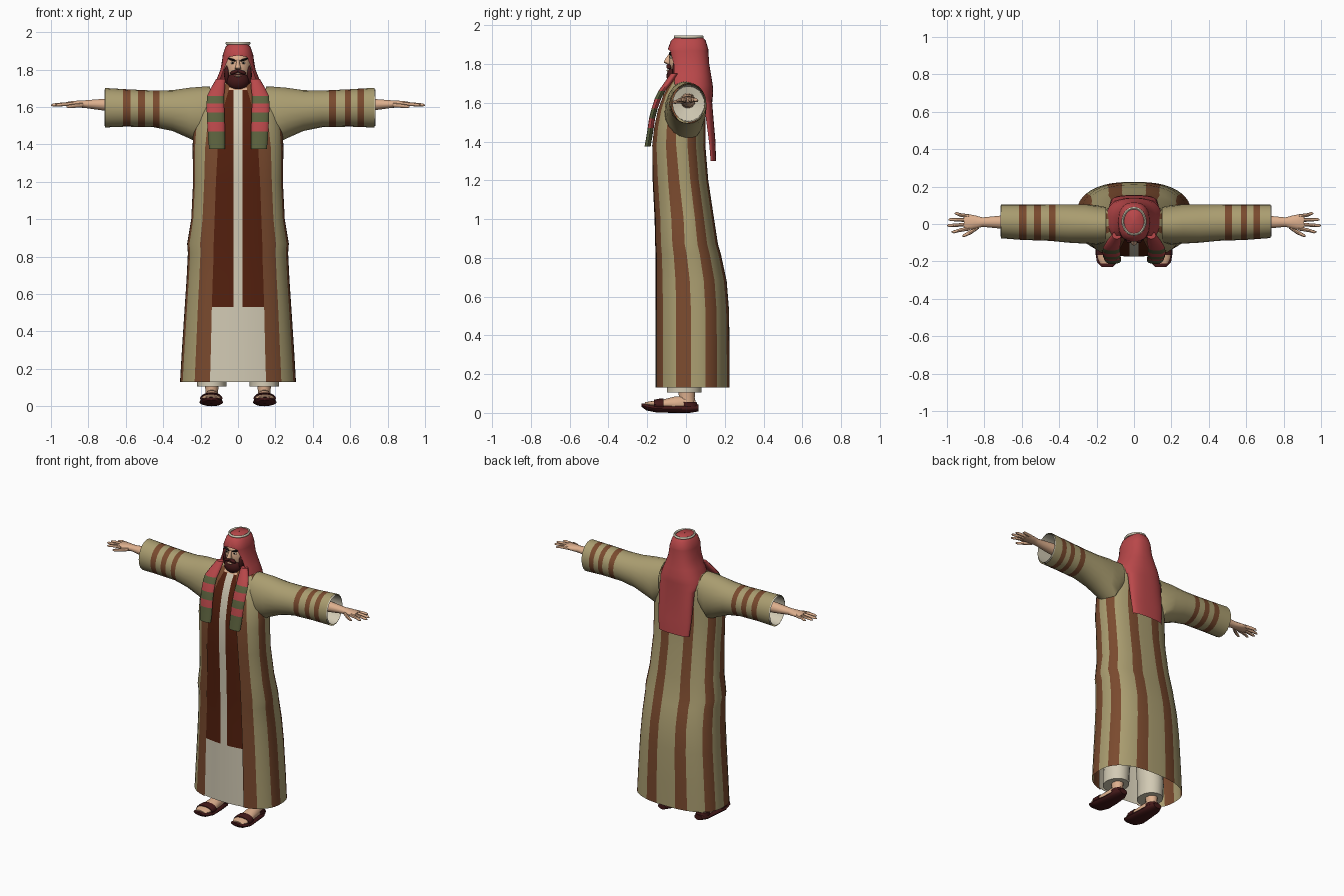
import bpy, bmesh, math
from mathutils import Vector

if "Cube" in bpy.data.objects:
    bpy.data.objects.remove(bpy.data.objects["Cube"])

P = 0.8  # squareness of the body cross-sections


def mat(name, r, g, b):
    m = bpy.data.materials.new(name)
    lin = [((c / 255 + 0.055) / 1.055) ** 2.4 for c in (r, g, b)]
    m.diffuse_color = (*lin, 1)
    m.use_nodes = True
    m.node_tree.nodes["Principled BSDF"].inputs["Base Color"].default_value = m.diffuse_color
    return m


TAN = mat("tan_cloth", 170, 157, 112)
BROWN = mat("brown_stripe", 122, 74, 46)
VEST = mat("dark_brown_vest", 84, 32, 14)
CREAM = mat("cream_linen", 210, 202, 180)
RED = mat("red_scarf", 186, 72, 74)
GREEN = mat("olive_green", 92, 98, 62)
SKIN = mat("skin", 222, 176, 142)
DARK = mat("dark_maroon", 68, 25, 25)
BLACK = mat("black", 25, 18, 18)


def finish(name, bm, mats, mirror=False):
    bmesh.ops.recalc_face_normals(bm, faces=bm.faces)
    me = bpy.data.meshes.new(name)
    bm.to_mesh(me)
    bm.free()
    ob = bpy.data.objects.new(name, me)
    bpy.context.collection.objects.link(ob)
    for m in mats:
        me.materials.append(m)
    if mirror:
        mod = ob.modifiers.new("mirror", 'MIRROR')
        mod.merge_threshold = 0.0005
    bpy.ops.object.select_all(action='DESELECT')
    ob.select_set(True)
    bpy.context.view_layer.objects.active = ob
    bpy.ops.object.shade_smooth_by_angle(angle=math.radians(45))
    return ob


def skin_grid(name, rows, mats, rule=None, closed=False, caps=False, mirror=False):
    """Join rows of points into a surface; rule(row, column) picks the material."""
    bm = bmesh.new()
    vs = [[bm.verts.new(p) for p in r] for r in rows]
    n = len(rows[0])
    for i in range(len(rows) - 1):
        for j in range(n if closed else n - 1):
            k = (j + 1) % n
            f = bm.faces.new((vs[i][j], vs[i][k], vs[i + 1][k], vs[i + 1][j]))
            f.material_index = rule(i, j) if rule else 0
    if caps:
        bm.faces.new(vs[0])
        bm.faces.new(vs[-1]).material_index = rule(len(rows) - 2, 0) if rule else 0
    return finish(name, bm, mats, mirror)


def loft(name, axis, rings, mats, n=12, rule=None, caps=True, mirror=False):
    """Ellipse rings (position, centre a, centre b, radius a, radius b) along an axis."""
    rows = []
    for q, a, b, ra, rb in rings:
        row = []
        for k in range(n):
            t = 2 * math.pi * k / n
            u, v = a + ra * math.cos(t), b + rb * math.sin(t)
            row.append({'X': (q, u, v), 'Y': (u, q, v), 'Z': (u, v, q)}[axis])
        rows.append(row)
    return skin_grid(name, rows, mats, rule, True, caps, mirror)


def ball(name, c, r, m, mirror=False, seg=20, tilt=0):
    bm = bmesh.new()
    bmesh.ops.create_uvsphere(bm, u_segments=seg, v_segments=seg // 2, radius=1)
    for v in bm.verts:
        p = Vector((v.co.x * r[0], v.co.y * r[1], v.co.z * r[2]))
        v.co = Vector(c) + p + Vector((0, 0, tilt * p.x))
    return finish(name, bm, [m], mirror)


def interp(table, q):
    for a, b in zip(table, table[1:]):
        if a[0] <= q <= b[0]:
            f = (q - a[0]) / (b[0] - a[0])
            return [u + (v - u) * f for u, v in zip(a, b)]
    return list(table[-1] if q > table[0][0] else table[0])


def arc(z, hx, yf, yb, t):
    """Half cross-section: angle 0 is front, pi is back."""
    cy, d = (yf + yb) / 2, (yb - yf) / 2
    c = math.cos(t)
    return (hx * max(math.sin(t), 0) ** P if t < math.pi - 1e-6 else 0,
            cy - d * math.copysign(abs(c) ** P, c), z)


# Robe: height, half width, front, back, half opening
BODY = [(.13, .31, -.165, .225, .15), (.3, .30, -.165, .225, .145), (.53, .285, -.165, .222, .14),
        (.68, .275, -.165, .21, .135), (.82, .268, -.165, .18, .13), (.87, .272, -.167, .165, .13),
        (1.0, .25, -.17, .145, .125), (1.2, .24, -.18, .115, .118), (1.38, .243, -.182, .1, .108),
        (1.47, .24, -.17, .1, .095), (1.56, .225, -.15, .1, .085), (1.64, .195, -.12, .1, .065),
        (1.69, .15, -.09, .09, .05), (1.73, .08, -.065, .075, .04)]
edges = [0, .13, .30, .42, .53, .66, .84, .94, 1]
cols = [(a + (b - a) * k / 3, i) for i, (a, b) in enumerate(zip(edges, edges[1:])) for k in range(3)]
rows = []
for z, hx, yf, yb, op in BODY:
    t0 = math.asin((op / hx) ** (1 / P))
    rows.append([arc(z, hx, yf, yb, t0 + (math.pi - t0) * f) for f, _ in cols + [(1, 0)]])
skin_grid("robe", rows, [TAN, BROWN], lambda i, j: 1 - cols[j][1] % 2, mirror=True)

# Under-tunic front with vest panels
rows = []
for z, hx, yf, yb, op in BODY:
    row = []
    for x in (0, .025, .06 if op > .07 else .032, op, op + .025):
        px, py, _ = arc(z, hx, yf, yb, math.asin((x / hx) ** (1 / P)))
        row.append((px, py + .008, z))
    rows.append(row)
skin_grid("tunic", rows, [CREAM, VEST, SKIN],
          lambda i, j: 2 if i >= 12 else int(j > 0 and BODY[i][0] > .5), mirror=True)

# Sleeves: distance, bottom, top, front, back
SLEEVE = [(.15, 1.46, 1.71, -.10, .09), (.2, 1.40, 1.708, -.11, .10), (.26, 1.432, 1.703, -.105, .105),
          (.35, 1.472, 1.69, -.1, .105), (.45, 1.492, 1.688, -.09, .105), (.6, 1.495, 1.695, -.085, .105),
          (.73, 1.49, 1.703, -.075, .105)]
BANDS = {1: [(.487, .525), (.572, .605), (.64, .674)], -1: [(.42, .455), (.497, .535), (.575, .615)]}
for s, side in ((1, "right"), (-1, "left")):
    end = .73 if s > 0 else .71
    xs = sorted({k[0] for k in SLEEVE[:-1]} | {e for b in BANDS[s] for e in b} | {end})
    rings = []
    for x in xs:
        _, z0, z1, y0, y1 = interp(SLEEVE, x)
        rings.append((s * x, (y0 + y1) / 2, (z0 + z1) / 2, (y1 - y0) / 2, (z1 - z0) / 2))
    loft(side + "_sleeve", 'X', rings, [TAN, BROWN], 20, caps=False,
         rule=lambda i, j: int(any(a <= (xs[i] + xs[i + 1]) / 2 <= b for a, b in BANDS[s])))
    skin_rings = [(s * (end + .005), .015, 1.597, .083, .098), (s * .6, .012, 1.595, .083, .09),
                  (s * .58, .01, 1.6, .01, .01)]
    loft(side + "_cuff_lining", 'X', skin_rings, [CREAM], 20, caps=False)

# Forearms, hands and fingers
loft("forearm", 'X', [(.55, .01, 1.61, .04, .04), (.7, .01, 1.612, .036, .034), (.81, .01, 1.615, .025, .022),
                      (.85, .01, 1.616, .036, .019), (.89, .01, 1.616, .043, .016), (.91, .01, 1.616, .038, .012)],
     [SKIN], 14, mirror=True)
for i, (y0, y1, tip) in enumerate([(-.024, -.042, .975), (-.002, -.008, 1.0), (.02, .024, .993), (.041, .056, .96)]):
    loft("finger_%d" % i, 'X', [(.88, y0, 1.616, .011, .011), (.93, (y0 + y1) / 2, 1.615, .0095, .010),
                                (tip - .012, y1, 1.611, .008, .008), (tip, y1, 1.609, .003, .003)],
         [SKIN], 8, mirror=True)
loft("thumb", 'X', [(.83, -.012, 1.61, .014, .013), (.87, -.042, 1.607, .012, .011), (.905, -.06, 1.603, .009, .009),
                    (.918, -.064, 1.602, .004, .004)], [SKIN], 8, mirror=True)

# Trouser legs, ankles, feet and sandals
loft("trouser_leg", 'Z', [(.105, .14, -.01, .078, .09), (.2, .14, -.005, .08, .09), (.4, .12, 0, .08, .09)],
     [CREAM], 18, mirror=True)
loft("ankle", 'Z', [(.04, .14, .005, .036, .045), (.08, .14, .005, .033, .04), (.16, .14, 0, .045, .05)],
     [SKIN], 12, mirror=True)
loft("foot", 'Y', [(-.212, .143, .045, .035, .01), (-.18, .143, .045, .052, .016), (-.12, .142, .045, .05, .024),
                   (-.06, .14, .045, .043, .04), (0, .14, .045, .038, .045), (.05, .14, .04, .022, .025)],
     [SKIN], 14, mirror=True)
loft("sandal_sole", 'Y', [(-.23, .143, .04, .03, .008), (-.205, .143, .031, .055, .018), (-.15, .143, .022, .064, .02),
                          (-.06, .14, .02, .057, .02), (.02, .14, .022, .05, .022), (.065, .14, .026, .03, .018)],
     [DARK], 16, mirror=True)
loft("sandal_strap", 'Y', [(-.165, .143, .042, .06, .026), (-.14, .143, .043, .06, .03), (-.115, .142, .043, .058, .032)],
     [DARK], 16, mirror=True)
loft("heel_strap", 'Z', [(.03, .14, .015, .045, .05), (.055, .14, .01, .043, .046)], [DARK], 14, mirror=True)

# Neck, head and face
loft("neck", 'Z', [(1.6, 0, .01, .05, .05), (1.76, 0, 0, .045, .05)], [SKIN], 14)
ball("head", (0, .002, 1.812), (.074, .09, .112), SKIN, seg=28)
loft("nose", 'Z', [(1.852, 0, -.082, .007, .006), (1.825, 0, -.093, .011, .016), (1.808, 0, -.096, .016, .02),
                   (1.8, 0, -.09, .013, .012)], [SKIN], 10)
ball("beard", (0, -.048, 1.738), (.062, .053, .052), DARK)
ball("sideburn", (.06, -.045, 1.772), (.014, .026, .05), DARK, True)
ball("moustache", (.019, -.088, 1.787), (.026, .014, .011), DARK, True, 14, -.3)
ball("mouth", (0, -.093, 1.766), (.02, .0085, .005), SKIN, seg=14)
ball("eye", (.029, -.076, 1.836), (.013, .008, .007), CREAM, True, 14)
ball("pupil", (.029, -.082, 1.836), (.006, .004, .006), BLACK, True, 12)
ball("eyebrow", (.032, -.079, 1.853), (.024, .01, .006), BLACK, True, 14, .3)

# Head scarf: height, half width, front, back, opening angle
SCARF = [(1.948, .001, .01, .02, 0), (1.944, .045, -.05, .08, 0), (1.92, .068, -.078, .102, 0),
         (1.876, .082, -.094, .115, 0), (1.868, .083, -.094, .115, 30), (1.8, .094, -.095, .12, 50),
         (1.74, .118, -.1, .13, 53), (1.69, .14, -.105, .138, 57), (1.65, .15, -.09, .14, 72),
         (1.6, .132, .055, .135, 88), (1.4, .125, .085, .152, 90), (1.3, .115, .1, .155, 90)]
rows = [[arc(z, hx, yf, yb, math.radians(a + (180 - a) * k / 14)) for k in range(15)]
        for z, hx, yf, yb, a in SCARF]
skin_grid("head_scarf", rows, [RED], mirror=True)

# Striped scarf ends hanging over the chest
ENDS = [(1.375, .112, -.198, .042, .016), (1.42, .114, -.19, .045, .016), (1.47, .116, -.182, .046, .016),
        (1.52, .118, -.175, .047, .016), (1.57, .12, -.162, .047, .016), (1.62, .121, -.145, .047, .017),
        (1.66, .12, -.125, .045, .018), (1.7, .108, -.095, .038, .02), (1.75, .092, -.06, .025, .02)]
loft("scarf_end", 'Z', ENDS, [RED, GREEN], 14, lambda i, j: int(i in (0, 1, 3, 5)), mirror=True)

# Head cord
bm = bmesh.new()
bm.free()
rows = []
for k in range(32):
    t = 2 * math.pi * k / 32
    ring = []
    for m in range(8):
        u = 2 * math.pi * m / 8
        w = .007 * math.cos(u)
        ring.append(((.06 + w) * math.cos(t), .014 + (.07 + w) * math.sin(t), 1.94 + .008 * math.sin(u)))
    rows.append(ring)
skin_grid("head_cord", rows + [rows[0]], [CREAM], closed=True)
